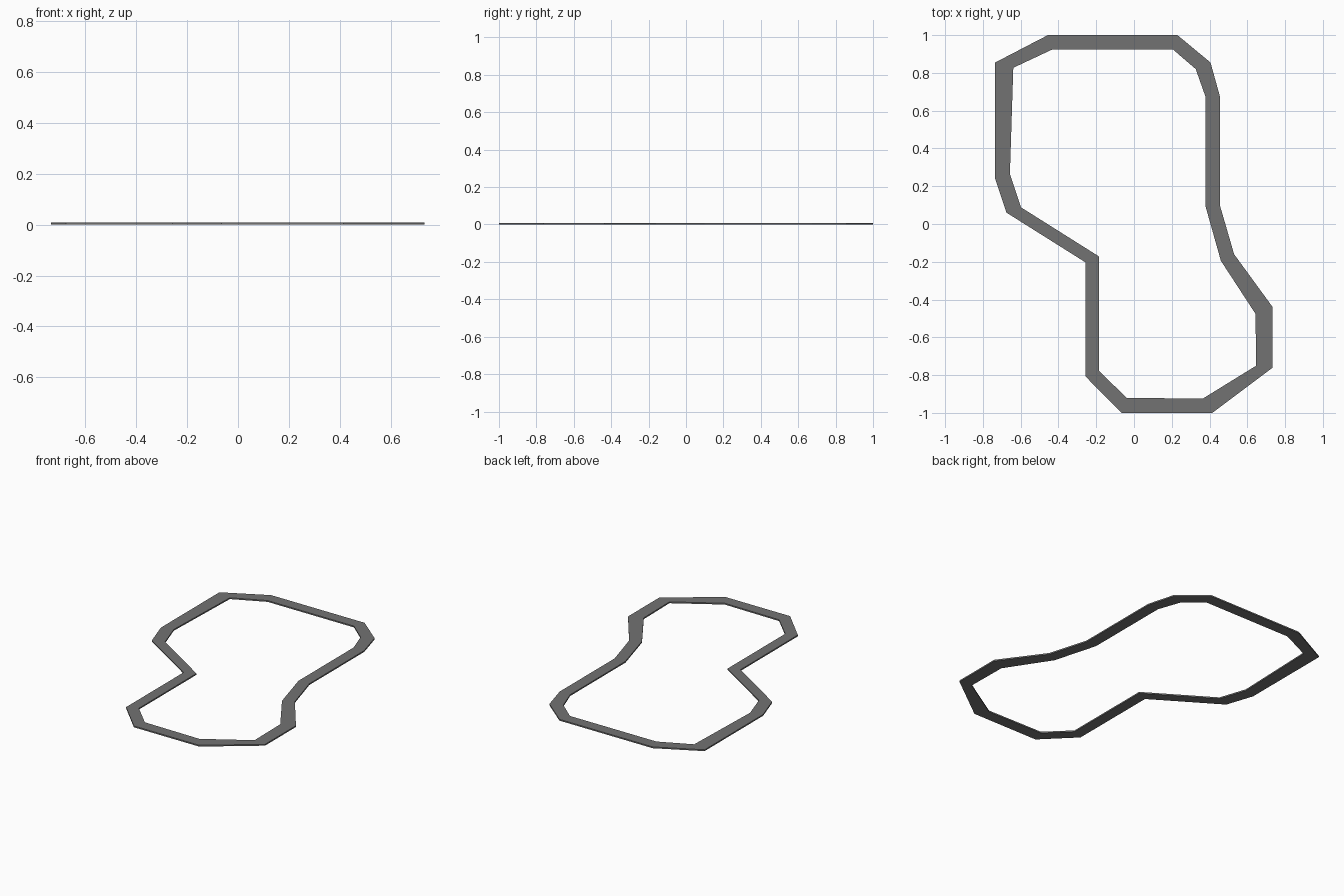
import bpy, bmesh

THICK = 0.009

# Track edge profiles, outer and inner corners in matching order (clockwise from top left)
OUTER = [(-0.456, 1.0), (0.23, 1.0), (0.405, 0.855), (0.455, 0.675), (0.455, 0.098),
         (0.53, -0.16), (0.732, -0.437), (0.732, -0.762), (0.415, -1.0), (-0.065, -1.0),
         (-0.257, -0.807), (-0.257, -0.203), (-0.675, 0.06), (-0.735, 0.24), (-0.735, 0.855)]
INNER = [(-0.43, 0.925), (0.205, 0.925), (0.327, 0.82), (0.378, 0.675), (0.378, 0.096),
         (0.46, -0.195), (0.643, -0.475), (0.647, -0.75), (0.363, -0.925), (-0.04, -0.92),
         (-0.185, -0.777), (-0.185, -0.172), (-0.598, 0.088), (-0.657, 0.265), (-0.639, 0.827)]

asphalt = bpy.data.materials.new("asphalt grey")
asphalt.diffuse_color = (0.17, 0.17, 0.17, 1)

# Closed loop of thin slab segments
bm = bmesh.new()
rings = [[bm.verts.new((x, y, z)) for x, y in pts]
         for pts, z in ((OUTER, 0), (OUTER, THICK), (INNER, THICK), (INNER, 0))]
n = len(OUTER)
for r in range(4):
    a, b = rings[r], rings[(r + 1) % 4]
    for i in range(n):
        j = (i + 1) % n
        bm.faces.new((a[i], a[j], b[j], b[i]))
bmesh.ops.recalc_face_normals(bm, faces=bm.faces)
mesh = bpy.data.meshes.new("track_loop")
bm.to_mesh(mesh)
bm.free()
mesh.materials.append(asphalt)
bpy.context.collection.objects.link(bpy.data.objects.new("track_loop", mesh))
